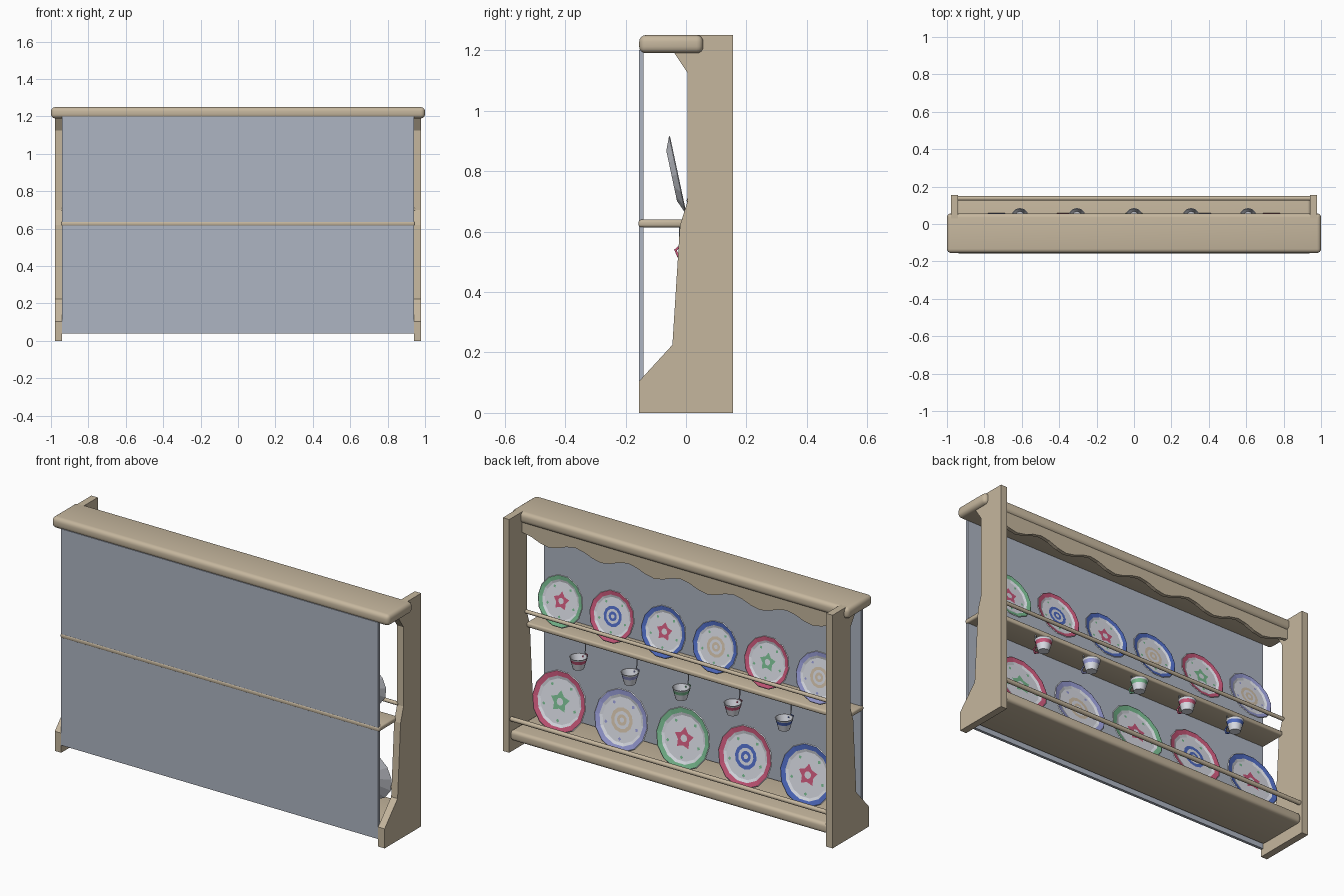
import bpy, bmesh, math
from mathutils import Matrix, Vector

if "Cube" in bpy.data.objects:
    bpy.data.objects.remove(bpy.data.objects["Cube"])

COLOURS = {
    "wood": (0.56, 0.47, 0.34), "panel_grey": (0.42, 0.46, 0.54),
    "china_white": (0.70, 0.72, 0.78), "rose": (0.60, 0.10, 0.20),
    "blue": (0.08, 0.15, 0.55), "lavender": (0.32, 0.34, 0.68),
    "green": (0.19, 0.50, 0.28), "cream": (0.66, 0.55, 0.42),
}
MATS = {}
for name, col in COLOURS.items():
    MATS[name] = bpy.data.materials.new(name)
    MATS[name].diffuse_color = (*col, 1)


def add_object(name, bm, mats, smooth=None):
    me = bpy.data.meshes.new(name)
    bm.to_mesh(me)
    bm.free()
    for m in mats:
        me.materials.append(MATS[m])
    ob = bpy.data.objects.new(name, me)
    bpy.context.collection.objects.link(ob)
    if smooth:
        bpy.ops.object.select_all(action='DESELECT')
        ob.select_set(True)
        bpy.context.view_layer.objects.active = ob
        bpy.ops.object.shade_smooth_by_angle(angle=math.radians(smooth))
    return ob


def board(name, lo, hi, mat="wood", bevel=0.0, segs=4):
    """Box between two corners, with optional rounded edges."""
    bm = bmesh.new()
    bmesh.ops.create_cube(bm, size=1)
    for v in bm.verts:
        v.co = Vector([lo[i] + (v.co[i] + 0.5) * (hi[i] - lo[i]) for i in range(3)])
    if bevel:
        bmesh.ops.bevel(bm, geom=bm.edges[:], offset=bevel, segments=segs,
                        profile=0.5, affect='EDGES')
    return add_object(name, bm, [mat], 40 if bevel else None)


def extrude_outline(name, pts, shift):
    """Flat outline pushed along the shift vector."""
    bm = bmesh.new()
    face = bm.faces.new([bm.verts.new(p) for p in pts])
    out = bmesh.ops.extrude_face_region(bm, geom=[face])
    bmesh.ops.translate(bm, vec=shift,
                        verts=[g for g in out["geom"] if isinstance(g, bmesh.types.BMVert)])
    bmesh.ops.recalc_face_normals(bm, faces=bm.faces)
    return add_object(name, bm, ["wood"])


def rail(name, y, z, r):
    bm = bmesh.new()
    bmesh.ops.create_cone(bm, cap_ends=True, segments=12, radius1=r, radius2=r, depth=1.89,
                          matrix=Matrix.Translation((0, y, z)) @ Matrix.Rotation(math.pi / 2, 4, 'Y'))
    add_object(name, bm, ["wood"], 40)


def lathe(bm, profile, sides):
    """Spin (radius, height, material) points round z."""
    rings = []
    for r, z, _ in profile:
        n = sides if r > 0 else 1
        rings.append([bm.verts.new((r * math.cos(math.tau * i / sides),
                                    r * math.sin(math.tau * i / sides), z)) for i in range(n)])
    for (a, b), p in zip(zip(rings, rings[1:]), profile):
        for i in range(sides):
            j = (i + 1) % sides
            quad = [a[i % len(a)], a[j % len(a)], b[j % len(b)], b[i % len(b)]]
            bm.faces.new(list(dict.fromkeys(quad))).material_index = p[2]
    bmesh.ops.recalc_face_normals(bm, faces=bm.faces)


def ring(bm, outer, inner, z, mat):
    """Painted flat band between two loops of (radius, angle)."""
    loops = [[bm.verts.new((r * math.cos(a), r * math.sin(a), z)) for r, a in l]
             for l in (outer, inner)]
    n = len(outer)
    for i in range(n):
        j = (i + 1) % n
        bm.faces.new((loops[0][i], loops[0][j], loops[1][j], loops[1][i])).material_index = mat


def circle(r, n):
    return [(r, math.tau * i / n) for i in range(n)]


def plate(name, x, y, z, R, rim, motif, style):
    bm = bmesh.new()
    lathe(bm, [(0, -.010, 0), (.72 * R, -.010, 0), (.81 * R, -.005, 1), (.97 * R, 0, 0),
               (R, -.003, 0), (.65 * R, -.022, 0), (0, -.022, 0)], 14)
    h = -.0088
    if style == "star":
        star = [((.36 if i % 2 == 0 else .22) * R, math.pi / 2 + math.tau * i / 10) for i in range(10)]
        ring(bm, star, [(.12 * R, a) for _, a in star], h, 2)
    else:
        ring(bm, circle(.40 * R, 12), circle(.28 * R, 12), h, 2)
        ring(bm, circle(.18 * R, 12), circle(.08 * R, 12), h, 2)
    # small painted leaves round the well
    for k in range(5):
        a = math.pi / 2 + math.tau * (k + .5) / 5
        c = Vector((math.cos(a), math.sin(a), 0)) * .6 * R
        f = bm.faces.new([bm.verts.new(c + Vector((.06 * R * math.cos(a + t), .06 * R * math.sin(a + t), h)))
                          for t in (0, math.pi / 2, math.pi, 1.5 * math.pi)])
        f.material_index = 3
    t = math.radians(12)
    s, c = math.sin(t), math.cos(t)
    bm.transform(Matrix(((-1, 0, 0, x), (0, -s, c, y), (0, c, s, z), (0, 0, 0, 1))))
    add_object(name, bm, ["china_white", rim, motif, "green" if rim != "lavender" else "lavender"])


def wire(name, pts, depth, mat):
    cu = bpy.data.curves.new(name, 'CURVE')
    cu.dimensions = '3D'
    cu.bevel_depth = depth
    cu.bevel_resolution = 1
    cu.use_fill_caps = True
    sp = cu.splines.new('POLY')
    sp.points.add(len(pts) - 1)
    for p, q in zip(sp.points, pts):
        p.co = (*q, 1)
    cu.materials.append(MATS[mat])
    bpy.context.collection.objects.link(bpy.data.objects.new(name, cu))


# Side posts with a shaped inner edge
SIDE = [(.155, 0), (.155, 1.25), (.03, 1.25), (.03, 1.20), (-.045, 1.20), (.005, 1.125),
        (.005, .70), (-.02, .62), (-.045, .225), (-.155, .105), (-.155, 0)]
for side, x in (("left", -.978), ("right", .94)):
    extrude_outline(side + "_post", [(x, y, z) for y, z in SIDE], (.038, 0, 0))

# Top board, backing panel, shelves and plate rails
board("top_board", (-1, -.155, 1.19), (1, .057, 1.25), bevel=.022)
board("backing_panel", (-.94, -.155, .04), (.94, -.14, 1.2), "panel_grey")
board("middle_shelf", (-.946, -.157, .614), (.946, .005, .64), bevel=.009, segs=3)
board("bottom_shelf", (-.945, -.142, .06), (.945, .145, .115), bevel=.018)
rail("middle_rail", .012, .703, .010)
rail("bottom_rail", .137, .175, .012)

# Scalloped valance under the top board
N = 36
wave = [(-.94 + 1.88 * i / N, .025, 1.12 + .02 * math.cos(math.tau * 6 * i / N)) for i in range(N + 1)]
extrude_outline("valance", [(-.94, .025, 1.2)] + wave + [(.94, .025, 1.2)], (0, .02, 0))

# Plates, listed from the right end
UPPER = [("green", "rose", "star"), ("rose", "blue", "rings"), ("blue", "rose", "star"),
         ("blue", "cream", "rings"), ("rose", "green", "star"), ("lavender", "cream", "rings")]
LOWER = [("rose", "green", "star"), ("lavender", "cream", "rings"), ("green", "rose", "star"),
         ("rose", "blue", "rings"), ("blue", "rose", "star")]
for i, p in enumerate(UPPER):
    plate(f"upper_plate_{i + 1}", .765 - .306 * i, -.026, .789, .134, *p)
for i, p in enumerate(LOWER):
    plate(f"lower_plate_{i + 1}", .735 - .3675 * i, .027, .278, .16, *p)

# Cups hanging from hooks below the middle shelf
for i, col in enumerate(("rose", "lavender", "green", "rose", "blue")):
    x, y, z = .61 - .305 * i, .04, .497
    bm = bmesh.new()
    lathe(bm, [(0, 0, 0), (.028, 0, 0), (.037, .034, 1), (.042, .052, 0), (.046, .062, 0),
               (.042, .062, 0), (.026, .006, 0), (0, .006, 0)], 12)
    bm.transform(Matrix.Translation((x, y, z)))
    add_object(f"cup_{i + 1}", bm, ["china_white", col], 30)
    wire(f"cup_handle_{i + 1}", [(x, y - .036, z + .048), (x, y - .06, z + .054), (x, y - .075, z + .042),
                                 (x, y - .065, z + .02), (x, y - .032, z + .01)], .005, col)
    wire(f"cup_hook_{i + 1}", [(x, -.02, .62), (x, -.02, .575), (x, -.012, .548),
                               (x, -.002, .55)], .003, "panel_grey")

for m in bpy.data.materials:
    if m.users and not m.is_grease_pencil:
        m.use_nodes = True
        m.node_tree.nodes["Principled BSDF"].inputs["Base Color"].default_value = m.diffuse_color
